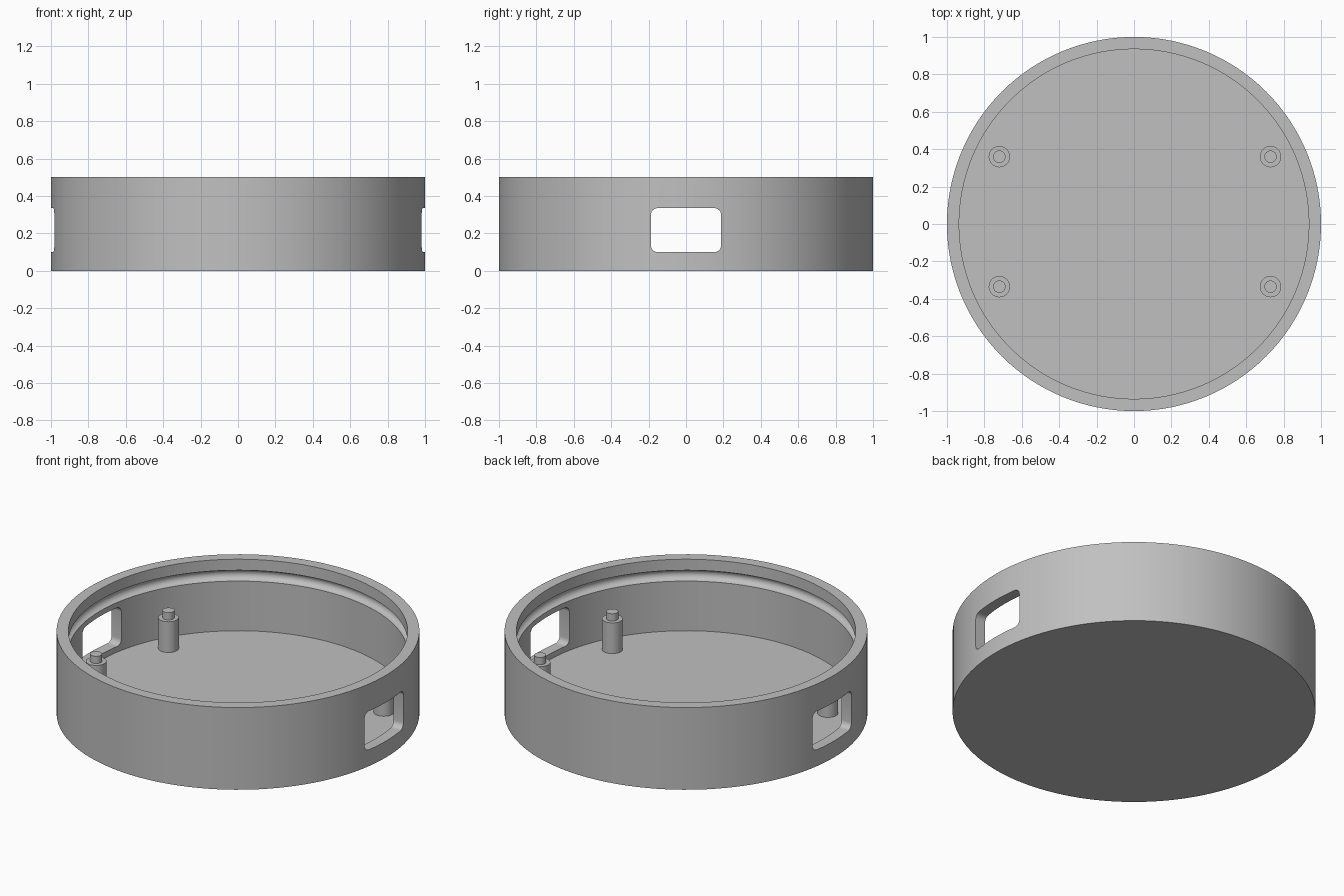
import bpy, bmesh, math
from math import sin, cos, pi

if "Cube" in bpy.data.objects:
    bpy.data.objects.remove(bpy.data.objects["Cube"], do_unlink=True)

grey = bpy.data.materials.new("plain grey")
grey.use_nodes = True
COLOR = (0.53, 0.53, 0.53, 1)
grey.diffuse_color = COLOR
grey.node_tree.nodes["Principled BSDF"].inputs["Base Color"].default_value = COLOR


def make_object(name, bm):
    bmesh.ops.recalc_face_normals(bm, faces=bm.faces)
    me = bpy.data.meshes.new(name)
    bm.to_mesh(me)
    bm.free()
    me.materials.append(grey)
    ob = bpy.data.objects.new(name, me)
    bpy.context.collection.objects.link(ob)
    return ob


def select(ob):
    bpy.ops.object.select_all(action='DESELECT')
    ob.select_set(True)
    bpy.context.view_layer.objects.active = ob


def lathe(name, profile, segments, center=(0, 0)):
    """Revolve (radius, z) points about a vertical axis and cap both ends."""
    bm = bmesh.new()
    rings = [[bm.verts.new((center[0] + r * cos(2 * pi * i / segments),
                            center[1] + r * sin(2 * pi * i / segments), z))
              for i in range(segments)] for r, z in profile]
    for a, b in zip(rings, rings[1:]):
        for i in range(segments):
            j = (i + 1) % segments
            bm.faces.new((a[i], a[j], b[j], b[i]))
    bm.faces.new(rings[0])
    bm.faces.new(rings[-1])
    return make_object(name, bm)


# Round tray: outer wall, rim, half-round snap groove, inner wall and floor
INNER, FLOOR, HEIGHT = 0.935, 0.065, 0.5
GROOVE_Z, GROOVE_R = 0.4, 0.033
groove = [(INNER + GROOVE_R * sin(pi * k / 8), GROOVE_Z + GROOVE_R * cos(pi * k / 8))
          for k in range(9)]
tray = lathe("round_tray",
             [(1, 0), (1, HEIGHT), (INNER, HEIGHT)] + groove + [(INNER, FLOOR)], 128)

# Rounded rectangular cutter passing through both side walls
Y0, Y1, Z0, Z1, R = -0.187, 0.187, 0.1, 0.335, 0.035
corners = [(Y1 - R, Z1 - R, 0), (Y0 + R, Z1 - R, 90),
           (Y0 + R, Z0 + R, 180), (Y1 - R, Z0 + R, 270)]
outline = [(y + R * cos(math.radians(a + 15 * k)), z + R * sin(math.radians(a + 15 * k)))
           for y, z, a in corners for k in range(7)]
bm = bmesh.new()
face = bm.faces.new([bm.verts.new((-1.3, y, z)) for y, z in outline])
ext = bmesh.ops.extrude_face_region(bm, geom=[face], use_keep_orig=True)
bmesh.ops.translate(bm, vec=(2.6, 0, 0),
                    verts=[v for v in ext["geom"] if isinstance(v, bmesh.types.BMVert)])
cutter = make_object("window_cutter", bm)
cutter.hide_render = True

# Cut the two side windows
mod = tray.modifiers.new("side windows", 'BOOLEAN')
mod.operation = 'DIFFERENCE'
mod.solver = 'EXACT'
mod.object = cutter
select(tray)
bpy.ops.object.modifier_apply(modifier=mod.name)
bpy.data.objects.remove(cutter, do_unlink=True)

# Four stepped mounting posts on the floor
parts = [tray]
for side, x in (("right", -0.72), ("left", 0.73)):
    for end, y in (("front", -0.335), ("back", 0.36)):
        parts.append(lathe(f"{end}_{side}_post",
                           [(0.057, FLOOR - 0.01), (0.057, 0.252),
                            (0.033, 0.252), (0.033, 0.296)], 32, (x, y)))

for ob in parts:
    select(ob)
    bpy.ops.object.shade_smooth_by_angle(angle=math.radians(30))
